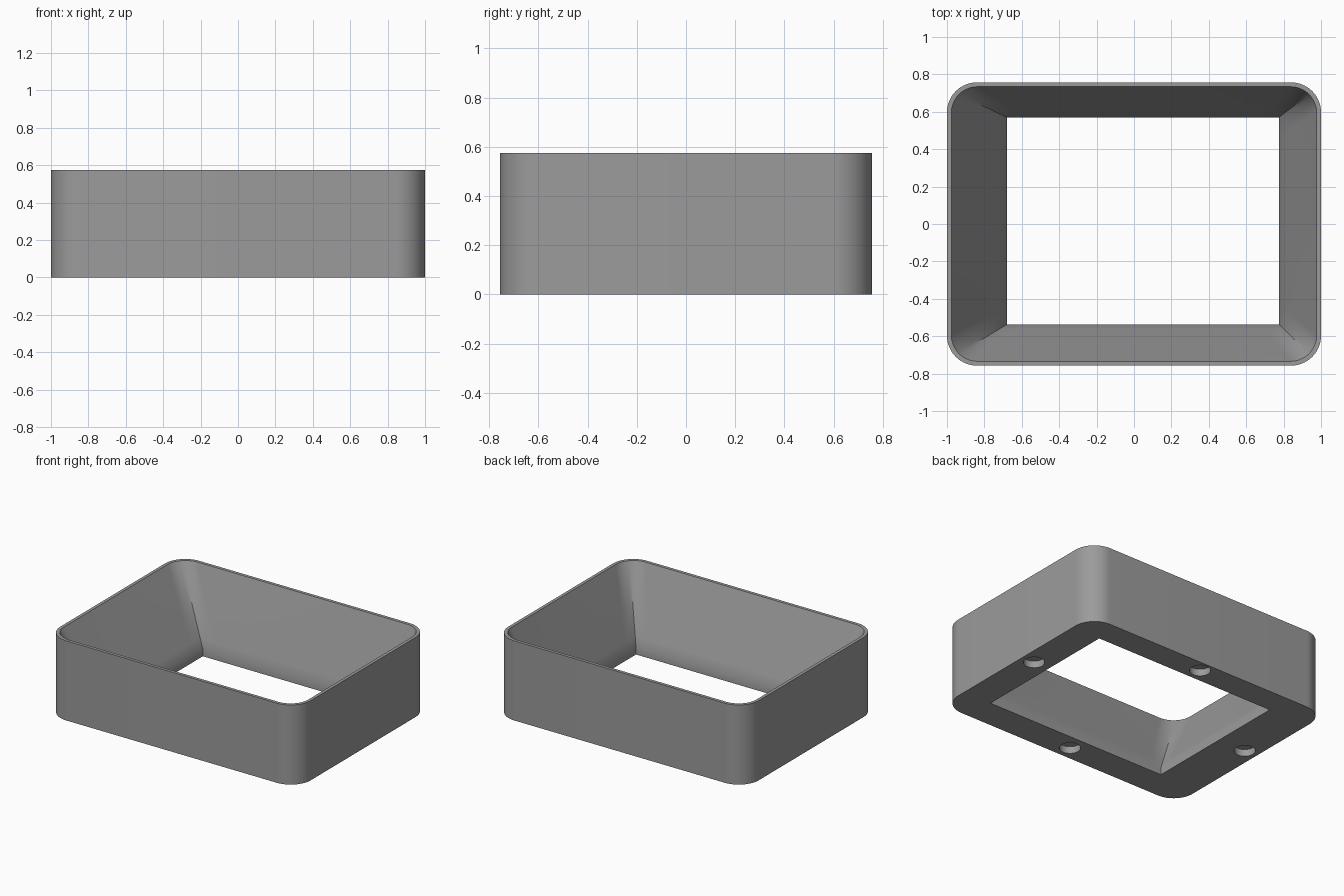
import bpy, bmesh, math

if "Cube" in bpy.data.objects:
    bpy.data.objects.remove(bpy.data.objects["Cube"])

HEIGHT, LIP = 0.575, 0.05
STEPS = 16          # segments per corner (even, so one point sits on the diagonal)
ROWS = 8            # subdivisions down the tapered inner wall


def rounded(hx, hy, r):
    """Rounded rectangle, counter-clockwise from the +x +y corner."""
    pts = []
    for q, (sx, sy) in enumerate([(1, 1), (-1, 1), (-1, -1), (1, -1)]):
        for i in range(STEPS + 1):
            a = math.pi / 2 * (q + i / STEPS)
            pts.append((sx * (hx - r) + r * math.cos(a), sy * (hy - r) + r * math.sin(a)))
    return pts


def sharp(x0, x1, y0, y1, k):
    """Square-cornered rectangle with the same point layout, k = run beside each corner."""
    pts = []
    for q, (cx, cy) in enumerate([(x1, y1), (x0, y1), (x0, y0), (x1, y0)]):
        a = math.pi / 2 * q
        into, out = (-math.sin(a), math.cos(a)), (-math.cos(a), -math.sin(a))
        for i in range(STEPS + 1):
            t = 2 * i / STEPS - 1
            d, s = (into, t * k) if t < 0 else (out, t * k)
            pts.append((cx + d[0] * s, cy + d[1] * s))
    return pts


grey = bpy.data.materials.new("mid grey")
grey.diffuse_color = (0.33, 0.33, 0.33, 1)
grey.use_nodes = True
grey.node_tree.nodes["Principled BSDF"].inputs["Base Color"].default_value = grey.diffuse_color

# Section rings: outer wall, rim, tapered funnel, straight lip at the opening
outer = rounded(1.0, 0.757, 0.16)
inner = rounded(0.977, 0.734, 0.14)
opening = sharp(-0.68, 0.775, -0.537, 0.57, 0.11)
rings = [(outer, 0), (outer, HEIGHT)]
for j in range(ROWS + 1):
    t = j / ROWS
    ring = [(a[0] + (b[0] - a[0]) * t, a[1] + (b[1] - a[1]) * t) for a, b in zip(inner, opening)]
    rings.append((ring, HEIGHT + (LIP - HEIGHT) * t))
rings.append((opening, 0))

# Frame body: a closed loop of rings
bm = bmesh.new()
loops = [[bm.verts.new((x, y, z)) for x, y in ring] for ring, z in rings]
for n, lo in enumerate(loops):
    hi = loops[(n + 1) % len(loops)]
    for i in range(len(lo)):
        k = (i + 1) % len(lo)
        bm.faces.new((lo[i], lo[k], hi[k], hi[i]))
bmesh.ops.recalc_face_normals(bm, faces=bm.faces)
mesh = bpy.data.meshes.new("tapered_frame")
bm.to_mesh(mesh)
bm.free()
mesh.materials.append(grey)
frame = bpy.data.objects.new("tapered_frame", mesh)
bpy.context.collection.objects.link(frame)

# Four shallow round sockets in the underside
for x, y in [(0.90, 0.055), (-0.90, 0.055), (0, 0.672), (0, -0.652)]:
    bpy.ops.mesh.primitive_cylinder_add(vertices=32, radius=0.07, depth=0.1, location=(x, y, 0))
    cutter = bpy.context.object
    cutter.name = "socket_cutter"
    cutter.hide_render = True
    cutter.data.materials.append(grey)
    bpy.context.view_layer.objects.active = frame
    mod = frame.modifiers.new("socket", 'BOOLEAN')
    mod.operation, mod.solver, mod.object = 'DIFFERENCE', 'EXACT', cutter
    bpy.ops.object.modifier_apply(modifier=mod.name)
    bpy.data.objects.remove(cutter)

bpy.ops.object.select_all(action='DESELECT')
frame.select_set(True)
bpy.context.view_layer.objects.active = frame
bpy.ops.object.shade_smooth_by_angle(angle=math.radians(30))
